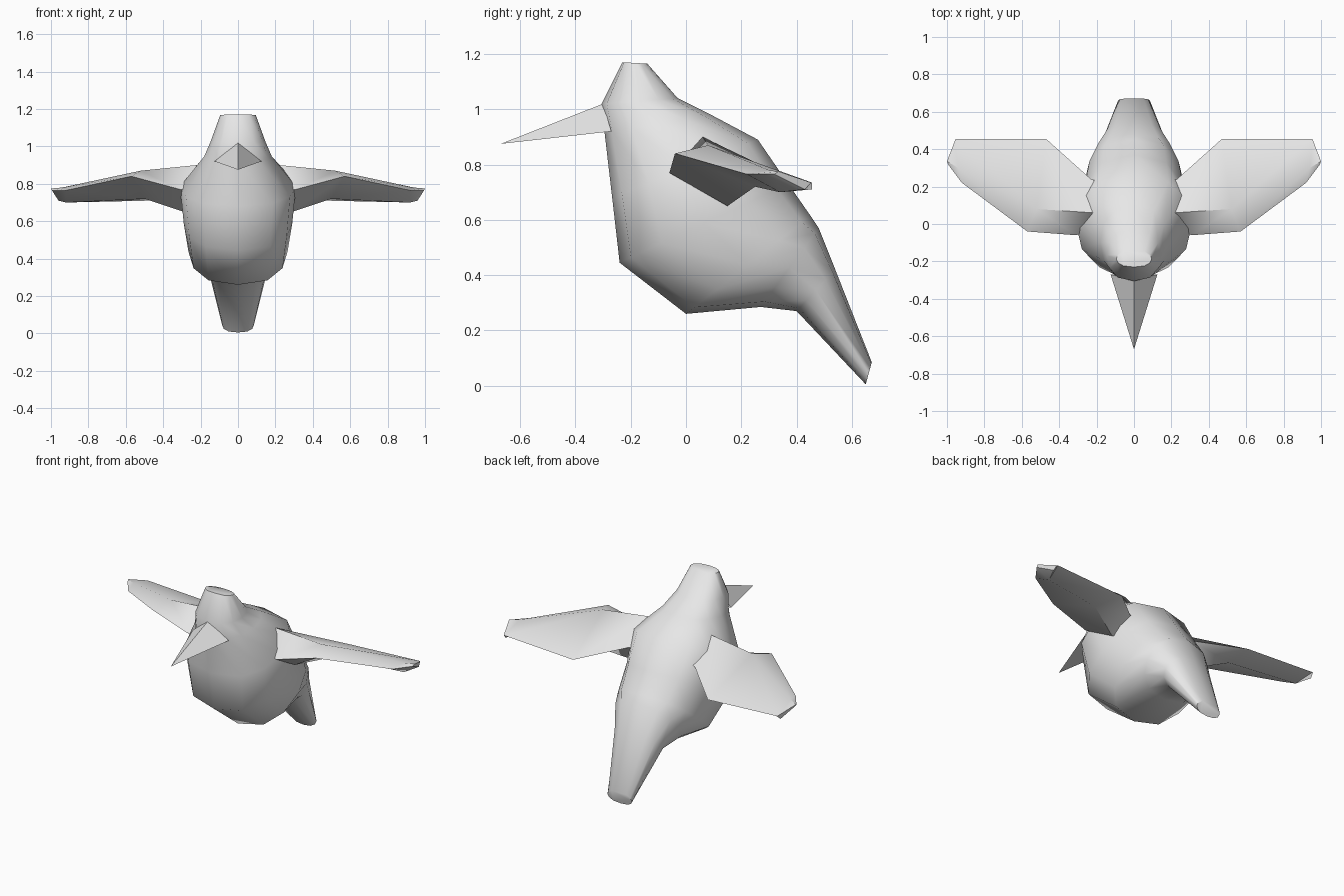
import bpy, bmesh, math

if "Cube" in bpy.data.objects:
    bpy.data.objects.remove(bpy.data.objects["Cube"])

grey = bpy.data.materials.new("plain_grey")
grey.diffuse_color = (0.8, 0.8, 0.8, 1)
grey.use_nodes = True
grey.node_tree.nodes["Principled BSDF"].inputs["Base Color"].default_value = grey.diffuse_color


def loft(name, rings, mirror=False, angle=40):
    """Skin a list of equal-length point rings and cap both ends."""
    bm = bmesh.new()
    loops = [[bm.verts.new(p) for p in ring] for ring in rings]
    n = len(loops[0])
    for a, b in zip(loops, loops[1:]):
        for i in range(n):
            j = (i + 1) % n
            bm.faces.new((a[i], a[j], b[j], b[i]))
    bm.faces.new(loops[0])
    bm.faces.new(loops[-1])
    finish(name, bm, mirror, angle)


def finish(name, bm, mirror, angle):
    bmesh.ops.recalc_face_normals(bm, faces=bm.faces[:])
    mesh = bpy.data.meshes.new(name)
    bm.to_mesh(mesh)
    bm.free()
    obj = bpy.data.objects.new(name, mesh)
    bpy.context.collection.objects.link(obj)
    mesh.materials.append(grey)
    bpy.ops.object.select_all(action='DESELECT')
    obj.select_set(True)
    bpy.context.view_layer.objects.active = obj
    bpy.ops.object.shade_smooth_by_angle(angle=math.radians(angle))
    if mirror:
        obj.modifiers.new("mirror", 'MIRROR').use_mirror_merge = False


def body_ring(front, back, width, sides=12):
    """Rounded section spanning a front and a back point."""
    ring = []
    for i in range(sides):
        a = math.tau * i / sides
        t = (1 - math.cos(a)) / 2
        s = math.sin(a)
        x = math.copysign(abs(s) ** 0.75, s) * width if abs(s) > 1e-6 else 0
        ring.append((x, front[0] + (back[0] - front[0]) * t,
                     front[1] + (back[1] - front[1]) * t))
    return ring


# Head, body and tail: front point, back point, half width
stations = [
    ((-0.23, 1.17), (-0.14, 1.165), 0.095),
    ((-0.305, 1.02), (-0.03, 1.04), 0.145),
    ((-0.295, 0.92), (0.10, 0.975), 0.18),
    ((-0.267, 0.68), (0.26, 0.89), 0.31),
    ((-0.24, 0.445), (0.37, 0.73), 0.29),
    ((0.0, 0.26), (0.45, 0.615), 0.265),
    ((0.27, 0.285), (0.48, 0.57), 0.215),
    ((0.40, 0.27), (0.54, 0.42), 0.16),
    ((0.65, 0.005), (0.672, 0.085), 0.085),
]
loft("body", [body_ring(*s) for s in stations], angle=60)

# Beak: slim pyramid with a ridge on top
bm = bmesh.new()
tip, top, left, right = [bm.verts.new(p) for p in (
    (0, -0.67, 0.875), (0, -0.30, 1.02), (-0.125, -0.27, 0.92), (0.125, -0.27, 0.92))]
for f in ((tip, top, left), (tip, right, top), (tip, left, right), (top, right, left)):
    bm.faces.new(f)
finish("beak", bm, False, 30)

# Wings: leading, upper, trailing and lower point at each section
wing = [
    [(0.10, 0.0, 0.78), (0.10, 0.05, 0.88), (0.10, 0.2, 0.80), (0.10, 0.12, 0.70)],
    [(0.31, -0.06, 0.77), (0.22, 0.06, 0.90), (0.23, 0.24, 0.77), (0.29, 0.15, 0.65)],
    [(0.57, -0.04, 0.84), (0.52, 0.08, 0.87), (0.47, 0.455, 0.71), (0.50, 0.25, 0.72)],
    [(0.92, 0.22, 0.765), (0.94, 0.30, 0.78), (0.95, 0.455, 0.735), (0.92, 0.34, 0.70)],
    [(0.995, 0.32, 0.765), (1.0, 0.335, 0.775), (0.955, 0.452, 0.735), (0.96, 0.43, 0.71)],
]
loft("wing", wing, mirror=True, angle=40)
